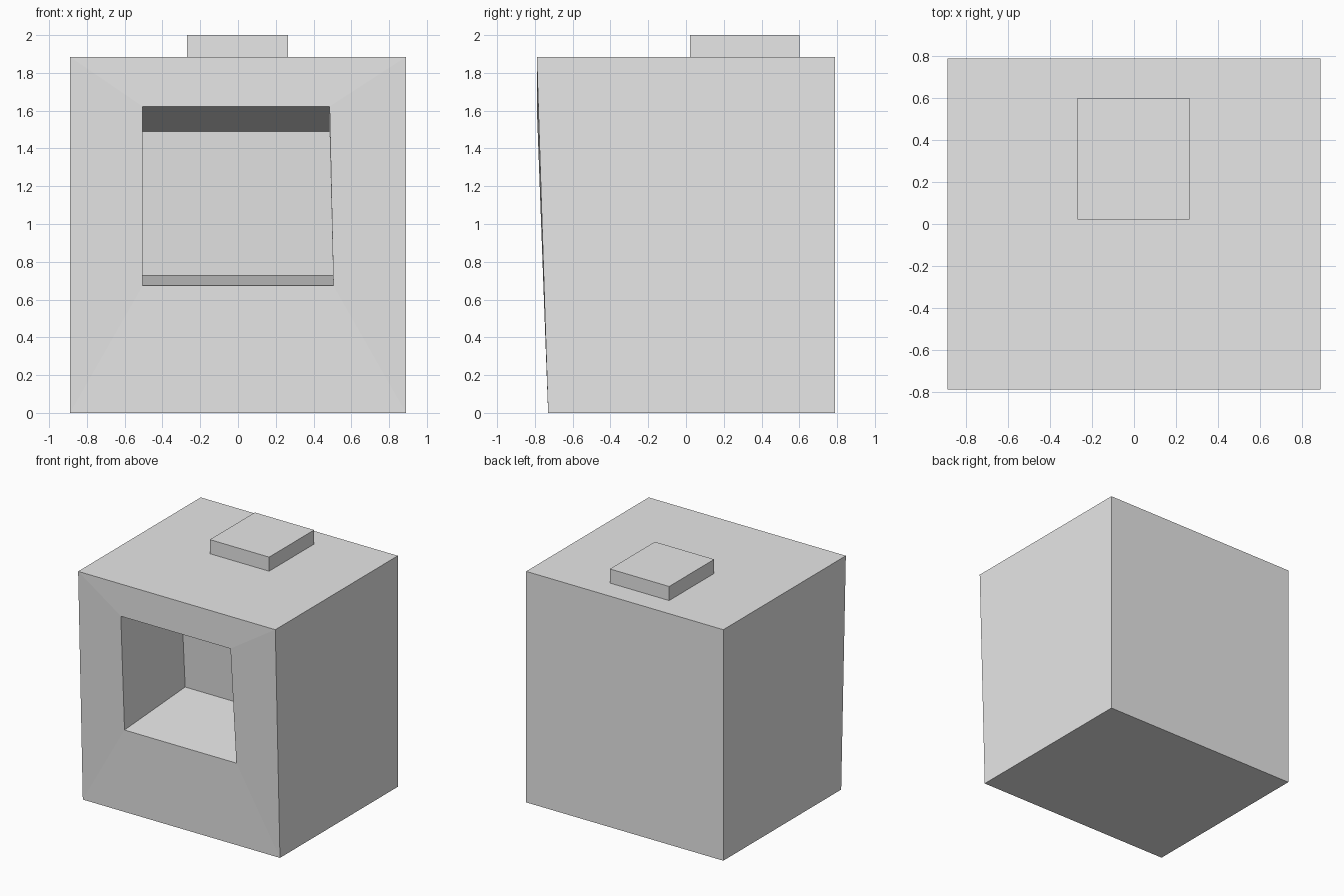
import bpy
import bmesh

cube = bpy.data.objects.get("Cube")
if cube:
    bpy.data.objects.remove(cube, do_unlink=True)

GREY = (0.8, 0.8, 0.8, 1.0)
grey = bpy.data.materials.new("light grey")
grey.use_nodes = True
grey.diffuse_color = GREY
grey.node_tree.nodes["Principled BSDF"].inputs["Base Color"].default_value = GREY


def ring(bm, left, right_low, right_high, y_low, y_high, z_low, z_high):
    """Four corners of an upright, leaning rectangle."""
    corners = ((left, y_low, z_low), (right_low, y_low, z_low),
               (right_high, y_high, z_high), (left, y_high, z_high))
    return [bm.verts.new(c) for c in corners]


def bridge(bm, a, b):
    for i in range(4):
        j = (i + 1) % 4
        bm.faces.new((a[i], a[j], b[j], b[i]))


def finish(bm, name):
    bmesh.ops.recalc_face_normals(bm, faces=bm.faces[:])
    mesh = bpy.data.meshes.new(name)
    bm.to_mesh(mesh)
    bm.free()
    mesh.materials.append(grey)
    obj = bpy.data.objects.new(name, mesh)
    bpy.context.collection.objects.link(obj)
    return obj


# Body: back wall, leaning front, opening rim and tapered recess
bm = bmesh.new()
rings = [
    ring(bm, -0.89, 0.89, 0.89, 0.79, 0.79, 0, 1.885),
    ring(bm, -0.89, 0.89, 0.89, -0.73, -0.79, 0, 1.885),
    ring(bm, -0.505, 0.505, 0.485, -0.742, -0.79, 0.675, 1.622),
    ring(bm, -0.505, 0.505, 0.485, 0.04, -0.01, 0.727, 1.49),
]
for a, b in zip(rings, rings[1:]):
    bridge(bm, a, b)
bm.faces.new(rings[0])
bm.faces.new(rings[-1])
finish(bm, "oven_body")

# Flue block on top, sunk slightly into the body
bm = bmesh.new()
bmesh.ops.create_cube(bm, size=1)
bmesh.ops.scale(bm, vec=(0.535, 0.58, 0.135), verts=bm.verts)
bmesh.ops.translate(bm, vec=(-0.002, 0.312, 1.9325), verts=bm.verts)
finish(bm, "flue_block")
